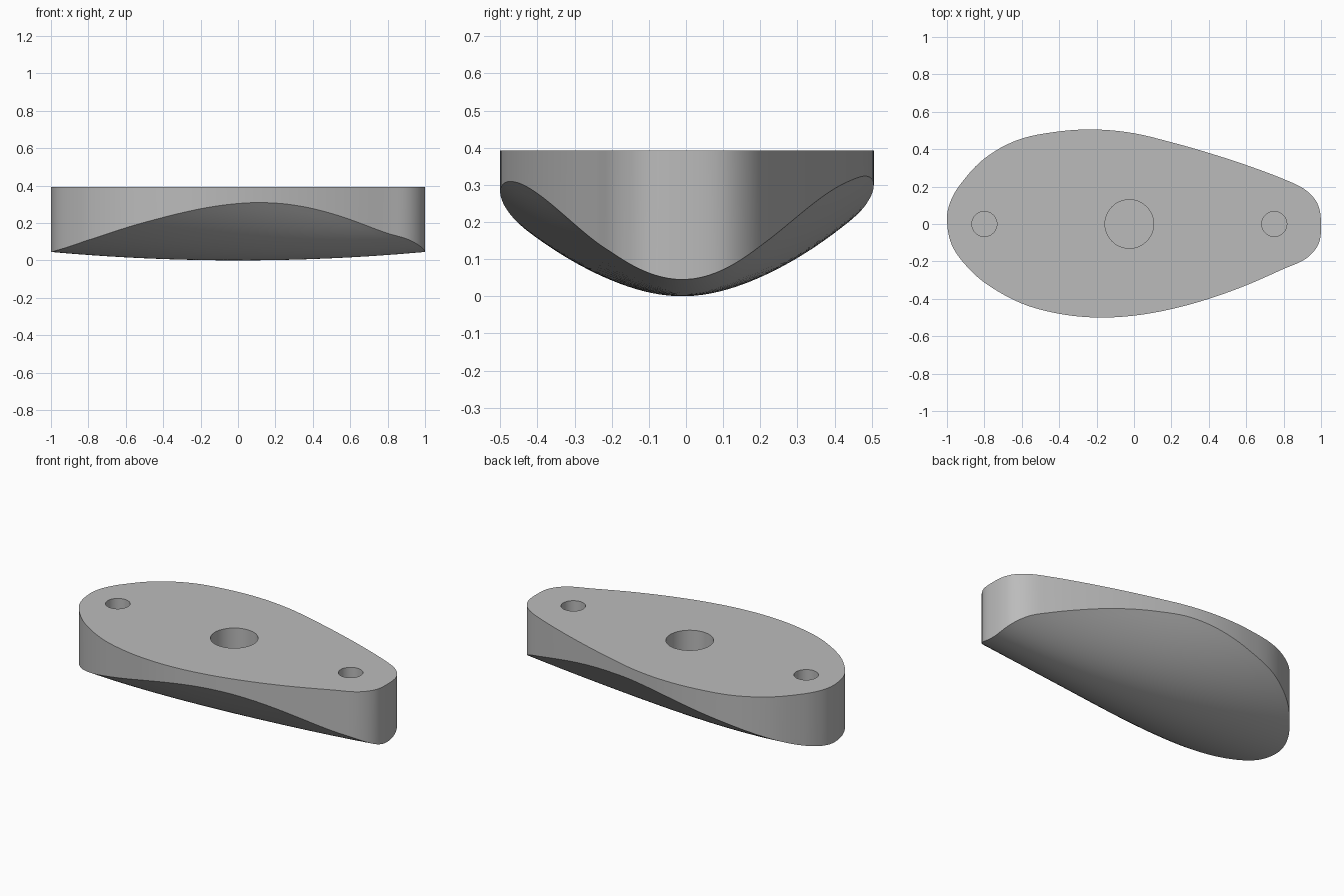
import bpy, bmesh, math
from mathutils import Vector
from mathutils.geometry import interpolate_bezier

if "Cube" in bpy.data.objects:
    bpy.data.objects.remove(bpy.data.objects["Cube"])

TOP = 0.392
RINGS = 20

grey = bpy.data.materials.new("plain grey")
grey.use_nodes = True
grey.diffuse_color = (0.5, 0.5, 0.5, 1)
grey.node_tree.nodes["Principled BSDF"].inputs["Base Color"].default_value = (0.5, 0.5, 0.5, 1)

# Teardrop outline, anticlockwise from the narrow end
OUTLINE = [(1, -.02), (.985, .1), (.92, .18), (.8, .24), (.6, .315), (.4, .38), (.2, .437),
           (0, .485), (-.2, .505), (-.4, .495), (-.62, .45), (-.8, .35), (-.93, .21),
           (-.985, .11), (-1, .02), (-.975, -.11), (-.9, -.22), (-.79, -.32), (-.6, -.425),
           (-.4, -.48), (-.2, -.5), (0, -.49), (.2, -.455), (.4, -.4), (.6, -.328),
           (.8, -.24), (.92, -.185), (.985, -.11)]


def smooth_loop(points, steps=7):
    """Closed smooth curve through the points."""
    pts = [Vector((x, y, 0)) for x, y in points]
    n, out = len(pts), []
    for i in range(n):
        a, b, c, d = (pts[(i + k) % n] for k in (-1, 0, 1, 2))
        reach = (c - b).length / 3
        out += interpolate_bezier(b, b + (c - a).normalized() * reach,
                                  c - (d - b).normalized() * reach, c, steps)[:-1]
    return out


def belly_height(x, y):
    """Keel-shaped underside, steeper toward the narrow end."""
    steep = 1.32 + 1.0 * x + 0.55 * x * x - 0.55 * max(x, 0) ** 3
    return 0.045 * x * x + max(steep, 0.8) * (y + 0.01) ** 2


# Body: flat top, upright walls, curved underside
bm = bmesh.new()
loop = smooth_loop(OUTLINE)
n = len(loop)
rings = [[bm.verts.new((p.x, p.y, TOP)) for p in loop]]
for r in range(RINGS, 0, -1):
    s = r / RINGS
    rings.append([bm.verts.new((p.x * s, p.y * s, belly_height(p.x * s, p.y * s))) for p in loop])
bm.faces.new(rings[0])
for upper, lower in zip(rings, rings[1:]):
    for i in range(n):
        j = (i + 1) % n
        bm.faces.new((upper[i], lower[i], lower[j], upper[j]))
centre = bm.verts.new((0, 0, belly_height(0, 0)))
for i in range(n):
    bm.faces.new((rings[-1][i], centre, rings[-1][(i + 1) % n]))
bmesh.ops.recalc_face_normals(bm, faces=bm.faces)
mesh = bpy.data.meshes.new("body")
bm.to_mesh(mesh)
bm.free()
mesh.materials.append(grey)
body = bpy.data.objects.new("body", mesh)
bpy.context.collection.objects.link(body)
bpy.context.view_layer.objects.active = body
body.select_set(True)

# Blind holes sunk from the top
for name, x, radius in (("wide_end_hole", -.8, .067), ("centre_hole", -.025, .13),
                        ("narrow_end_hole", .75, .067)):
    floor, rim = 0.1, TOP + 0.1
    bpy.ops.mesh.primitive_cylinder_add(vertices=48, radius=radius, depth=rim - floor,
                                        location=(x, 0, (rim + floor) / 2))
    cutter = bpy.context.object
    cutter.name = name + "_cutter"
    cutter.data.materials.append(grey)
    cutter.hide_render = True
    bpy.context.view_layer.objects.active = body
    cut = body.modifiers.new(name, 'BOOLEAN')
    cut.operation = 'DIFFERENCE'
    cut.solver = 'EXACT'
    cut.object = cutter
    bpy.ops.object.modifier_apply(modifier=cut.name)
    bpy.data.objects.remove(cutter)

bpy.ops.object.select_all(action='DESELECT')
body.select_set(True)
bpy.context.view_layer.objects.active = body
bpy.ops.object.shade_smooth_by_angle(angle=math.radians(25))
